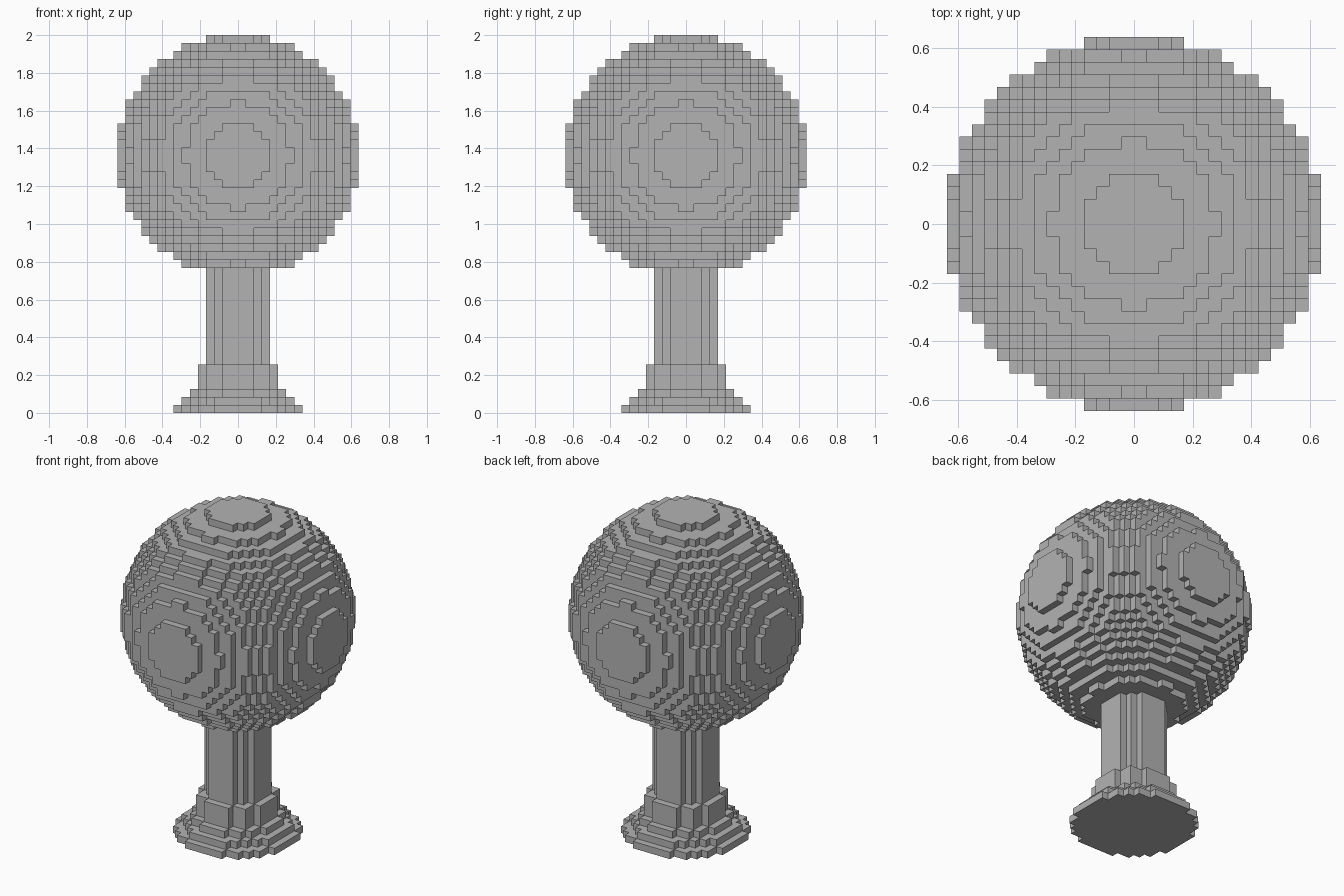
import bpy
from mathutils import Vector

if "Cube" in bpy.data.objects:
    bpy.data.objects.remove(bpy.data.objects["Cube"])

U = 2 / 47  # edge of one cube

stone = bpy.data.materials.new("plain grey")
stone.diffuse_color = (0.45, 0.45, 0.45, 1)
stone.use_nodes = True
stone.node_tree.nodes["Principled BSDF"].inputs["Base Color"].default_value = stone.diffuse_color


def disc(r2, z0, z1):
    """Cubes whose centres lie within a circle, stacked from layer z0 to z1."""
    n = int(max(r2, 0) ** 0.5) + 1
    return {(i, j, k) for i in range(-n, n) for j in range(-n, n)
            for k in range(z0, z1) if (i + .5) ** 2 + (j + .5) ** 2 <= r2}


def build(name, cells, hidden=frozenset()):
    """Make one mesh from the outer faces of a set of cubes."""
    verts, faces, index = [], [], {}

    def vid(p):
        if p not in index:
            index[p] = len(verts)
            verts.append(Vector(p) * U)
        return index[p]

    for c in cells:
        for axis in range(3):
            for side in (0, 1):
                nb = list(c)
                nb[axis] += 2 * side - 1
                if tuple(nb) in cells or tuple(nb) in hidden:
                    continue
                quad = []
                for a, b in ((0, 0), (1, 0), (1, 1), (0, 1)):
                    p = list(c)
                    p[axis] += side
                    p[(axis + 1) % 3] += a
                    p[(axis + 2) % 3] += b
                    quad.append(vid(tuple(p)))
                faces.append(quad if side else quad[::-1])
    me = bpy.data.meshes.new(name)
    me.from_pydata(verts, [], faces)
    me.materials.append(stone)
    ob = bpy.data.objects.new(name, me)
    bpy.context.collection.objects.link(ob)


# Stepped foot, straight post and round ball
foot = disc(64, 0, 1) | disc(49, 1, 2) | disc(36, 2, 3) | disc(25, 3, 6)
post = disc(16, 6, 17)
ball = set()
for k in range(17, 47):
    ball |= disc(225 - (k + .5 - 32) ** 2, k, k + 1)

build("foot", foot, post)
build("post", post, foot | ball)
build("ball", ball, post)
